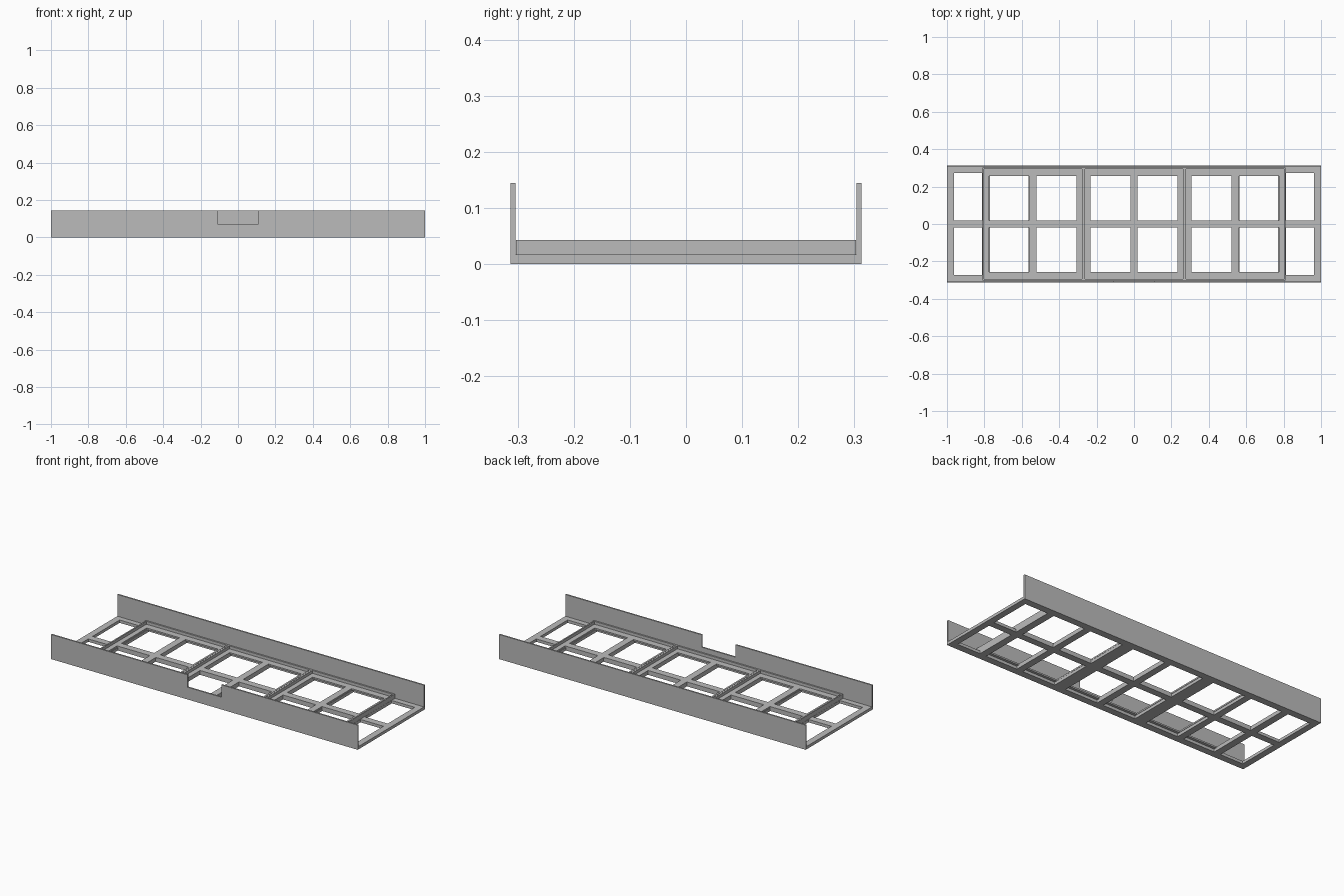
import bpy, bmesh

if "Cube" in bpy.data.objects:
    bpy.data.objects.remove(bpy.data.objects["Cube"])

mat = bpy.data.materials.new("plain grey")
mat.diffuse_color = (0.5, 0.5, 0.5, 1)
mat.use_nodes = True
mat.node_tree.nodes["Principled BSDF"].inputs["Base Color"].default_value = mat.diffuse_color


def finish(bm, name):
    mesh = bpy.data.meshes.new(name)
    bmesh.ops.recalc_face_normals(bm, faces=bm.faces)
    bm.to_mesh(mesh)
    bm.free()
    mesh.materials.append(mat)
    obj = bpy.data.objects.new(name, mesh)
    bpy.context.collection.objects.link(obj)
    return obj


def grid_solid(name, xs, ys, z0, z1, keep):
    """Watertight slab on a grid; keep(i, j) tells which cells are solid."""
    bm = bmesh.new()
    verts = {}

    def v(i, j):
        if (i, j) not in verts:
            verts[i, j] = bm.verts.new((xs[i], ys[j], z0))
        return verts[i, j]

    for i in range(len(xs) - 1):
        for j in range(len(ys) - 1):
            if keep(i, j):
                bm.faces.new((v(i, j), v(i + 1, j), v(i + 1, j + 1), v(i, j + 1)))
    ext = bmesh.ops.extrude_face_region(bm, geom=bm.faces[:], use_keep_orig=True)
    top = [g for g in ext["geom"] if isinstance(g, bmesh.types.BMVert)]
    bmesh.ops.translate(bm, verts=top, vec=(0, 0, z1 - z0))
    return finish(bm, name)


def not_hole(i, j):
    return i % 2 == 0 or j % 2 == 0


def mirrored(half):
    return [-a for a in reversed(half)] + half


# Base grille: two rows of eight openings
base_x = mirrored([0.02, 0.235, 0.307, 0.523, 0.563, 0.77, 0.812, 0.962, 1.0])
grid_solid("base_grille", base_x, mirrored([0.02, 0.272, 0.304]), 0, 0.017, not_hole)


# Side walls; the front one has a notch in its upper edge
def wall(name, y0, y1, outline):
    bm = bmesh.new()
    face = bm.faces.new([bm.verts.new((x, y0, z)) for x, z in outline])
    ext = bmesh.ops.extrude_face_region(bm, geom=[face], use_keep_orig=True)
    moved = [g for g in ext["geom"] if isinstance(g, bmesh.types.BMVert)]
    bmesh.ops.translate(bm, verts=moved, vec=(0, y1 - y0, 0))
    finish(bm, name)


H, N, NZ = 0.145, 0.11, 0.072
wall("back_wall", 0.304, 0.313, [(-1, 0), (1, 0), (1, H), (-1, H)])
wall("front_wall", -0.313, -0.304,
     [(-1, 0), (1, 0), (1, H), (N, H), (N, NZ), (-N, NZ), (-N, H), (-1, H)])

# Three shallow trays: windowed floor with a thin raised rim
for k, label in ((-1, "left"), (0, "middle"), (1, "right")):
    c = 0.541 * k
    tray_x = [c + a for a in mirrored([0.02, 0.233, 0.27])]
    grid_solid(label + "_tray_floor", tray_x, mirrored([0.02, 0.256, 0.303]),
               0.017, 0.026, not_hole)
    rim_x = [c + a for a in mirrored([0.262, 0.27])]
    grid_solid(label + "_tray_rim", rim_x, mirrored([0.294, 0.303]),
               0.026, 0.043, lambda i, j: (i, j) != (1, 1))
